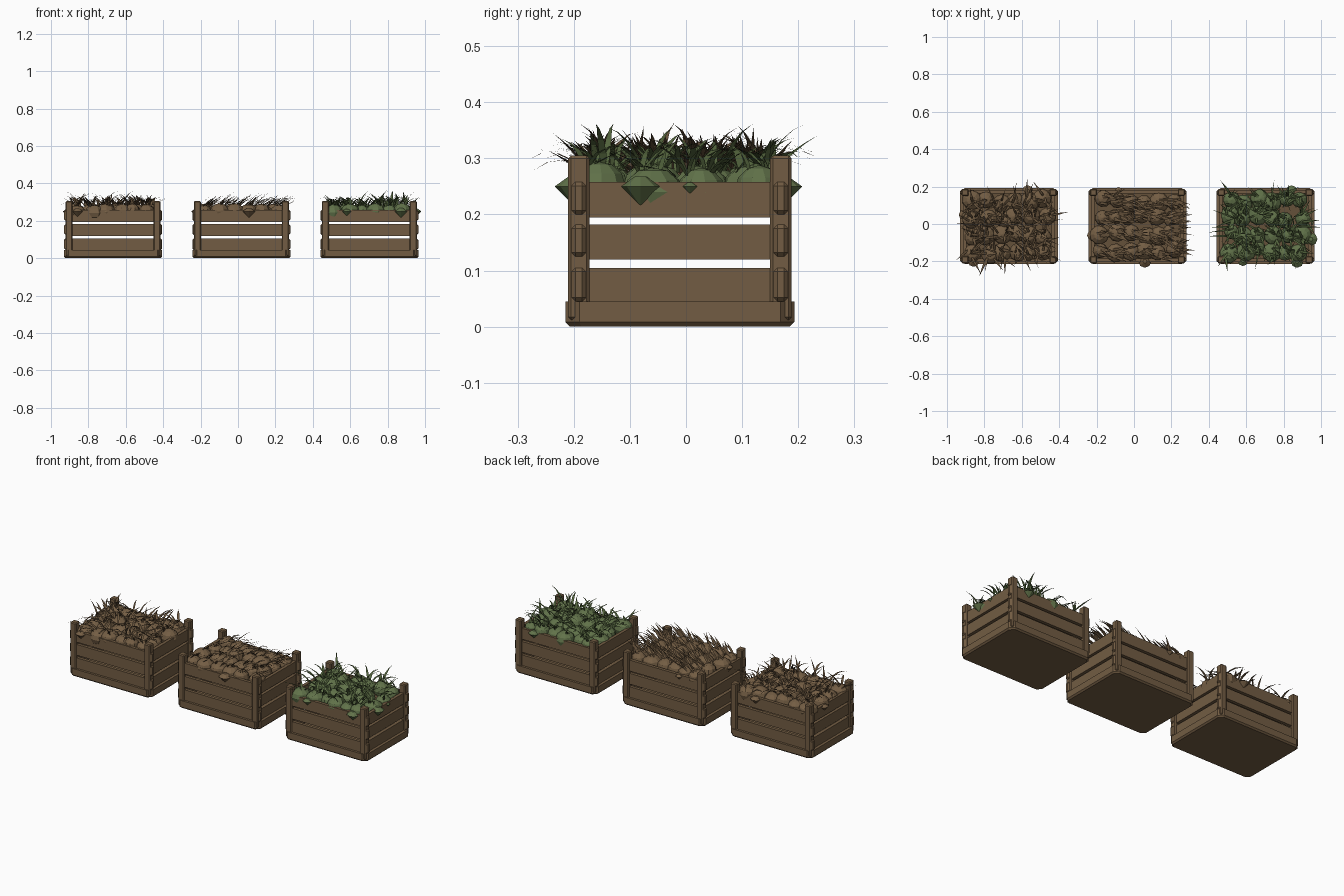
import bpy
import bmesh
import math
import random
from mathutils import Matrix, Vector

cube = bpy.data.objects.get("Cube")
if cube:
    bpy.data.objects.remove(cube, do_unlink=True)

rng = random.Random(7)


def material(name, rgb):
    m = bpy.data.materials.new(name)
    m.use_nodes = True
    m.diffuse_color = (*rgb, 1)
    m.node_tree.nodes["Principled BSDF"].inputs["Base Color"].default_value = (*rgb, 1)
    return m


WOOD = material("wood", (0.17, 0.108, 0.056))
EARTH = material("soil", (0.13, 0.082, 0.042))
ROOT = material("brown_root", (0.175, 0.112, 0.058))
DRY = material("dry_leaf", (0.13, 0.083, 0.043))
GREEN = material("green_vegetable", (0.12, 0.17, 0.068))
LEAF = material("green_leaf", (0.085, 0.125, 0.045))

# Crate dimensions: half sizes of the base, post width, floor height
HX, HY, POST, FLOOR, TOP = 0.262, 0.204, 0.038, 0.045, 0.305
PLANKS = [(0.04, 0.105), (0.12, 0.182), (0.195, 0.258)]


def box(bm, x0, x1, y0, y1, z0, z1):
    size = Matrix.Diagonal((x1 - x0, y1 - y0, z1 - z0, 1))
    mid = Matrix.Translation(((x0 + x1) / 2, (y0 + y1) / 2, (z0 + z1) / 2))
    return bmesh.ops.create_cube(bm, size=1, matrix=mid @ size)["verts"]


def add_object(name, bm, mat, centre, bevel=0):
    mesh = bpy.data.meshes.new(name)
    bm.to_mesh(mesh)
    bm.free()
    mesh.materials.append(mat)
    ob = bpy.data.objects.new(name, mesh)
    ob.location = centre
    bpy.context.collection.objects.link(ob)
    if bevel:
        mod = ob.modifiers.new("Bevel", "BEVEL")
        mod.width = bevel
        mod.segments = 1
    return ob


def build_crate(tag, centre):
    # Solid base with cut corners and a bevelled lower edge
    bm = bmesh.new()
    box(bm, -HX, HX, -HY, HY, 0, FLOOR)
    upright = [e for e in bm.edges if abs(e.verts[0].co.z - e.verts[1].co.z) > 0.01]
    bmesh.ops.bevel(bm, geom=upright, offset=0.025, segments=1, affect="EDGES")
    rim = [e for e in bm.edges if all(v.co.z < 0.001 for v in e.verts)]
    bmesh.ops.bevel(bm, geom=rim, offset=0.008, segments=1, affect="EDGES")
    add_object(tag + "_crate_base", bm, WOOD, centre)

    # Corner posts with chamfered blocks where the planks meet them
    posts, blocks = bmesh.new(), bmesh.new()
    ox, oy = HX - 0.008, HY - 0.005
    for sx in (-1, 1):
        for sy in (-1, 1):
            xs = sorted((sx * ox, sx * (ox - POST)))
            ys = sorted((sy * oy, sy * (oy - POST)))
            box(posts, *xs, *ys, 0.012, TOP)
            for z0, z1 in PLANKS:
                bx = sorted((sx * (ox - 0.01), sx * HX))
                box(blocks, *bx, ys[0] + 0.006, ys[1] - 0.006, z0 + 0.005, z1)
    add_object(tag + "_corner_posts", posts, WOOD, centre, 0.005)
    add_object(tag + "_plank_end_blocks", blocks, WOOD, centre, 0.007)

    # Three planks on every side
    bm = bmesh.new()
    px, py, thick = ox - 0.008, oy - 0.008, 0.018
    for z0, z1 in PLANKS:
        for s in (-1, 1):
            box(bm, *sorted((s * px, s * (px - thick))), -oy + POST / 2, oy - POST / 2, z0, z1)
            box(bm, -ox + POST / 2, ox - POST / 2, *sorted((s * py, s * (py - thick))), z0, z1)
    add_object(tag + "_side_planks", bm, WOOD, centre)

    # Thin bed that carries the produce
    bm = bmesh.new()
    box(bm, -px + thick, px - thick, -py + thick, py - thick, 0.195, 0.205)
    add_object(tag + "_soil_bed", bm, EARTH, centre)


def build_produce(tag, centre, mat, bulges):
    # Jittered rows of squat faceted vegetables
    bm = bmesh.new()
    spots = []
    cols, rows = 6, 4
    for i in range(cols):
        for j in range(rows):
            x = (i / (cols - 1) - 0.5) * 0.38 + rng.uniform(-0.016, 0.016)
            y = (j / (rows - 1) - 0.5) * 0.27 + rng.uniform(-0.016, 0.016)
            r = rng.uniform(0.04, 0.056)
            z = 0.243 + rng.uniform(-0.004, 0.008)
            shape = Matrix.Translation((x, y, z)) @ Matrix.Rotation(rng.uniform(0, 3), 4, "Z")
            shape = shape @ Matrix.Diagonal((r, r, 0.044, 1))
            bmesh.ops.create_uvsphere(bm, u_segments=10, v_segments=6, radius=1, matrix=shape)
            spots.append(Vector((x, y, z + 0.035)))
    # Pointed vegetables that poke out between the boards
    for x, y, r in bulges:
        for depth, lift, big, tip in ((r, -r / 2, 0, r), (r * 0.5, r / 4, r, r * 0.3)):
            bmesh.ops.create_cone(bm, cap_ends=True, segments=8, radius1=big, radius2=tip if big else r,
                                  depth=depth, matrix=Matrix.Translation((x, y, 0.25 + lift)))
    bmesh.ops.recalc_face_normals(bm, faces=bm.faces)
    add_object(tag + "_vegetables", bm, mat, centre)
    return spots


def blade(bm, root, azimuth, rise, droop, length, width):
    # Tapered strip that bends from its rise angle towards its droop angle
    out = Vector((math.cos(azimuth), math.sin(azimuth), 0))
    side = Vector((-out.y, out.x, 0))
    p, last, steps = root.copy(), None, 4
    for k in range(steps + 1):
        half = side * width * (0.55 + 0.45 * math.sin(k * 1.2)) * 0.5
        if k == steps:
            bm.faces.new((*last, bm.verts.new(p)))
            break
        pair = (bm.verts.new(p + half), bm.verts.new(p - half))
        if last:
            bm.faces.new((last[0], last[1], pair[1], pair[0]))
        last = (pair[0], pair[1])
        angle = rise + (droop - rise) * k / (steps - 1)
        p = p + (out * math.cos(angle) + Vector((0, 0, math.sin(angle)))) * length / steps
        p.z = min(p.z, 0.362)


def build_leaves(tag, centre, mat, spots, lean):
    bm = bmesh.new()
    for spot in spots:
        for _ in range(7):
            root = spot + Vector((rng.uniform(-0.025, 0.025), rng.uniform(-0.025, 0.025), -0.005))
            if lean is None:
                azimuth = rng.uniform(0, math.tau)
                rise, droop = rng.uniform(0.5, 1.3), rng.uniform(-0.5, 0.5)
            else:
                azimuth = lean + rng.gauss(0, 0.3)
                rise, droop = rng.uniform(0.5, 0.9), rng.uniform(0.1, 0.7)
            blade(bm, root, azimuth, rise, droop, rng.uniform(0.07, 0.13), rng.uniform(0.009, 0.016))
    # A few long blades hang over the rim
    for k in range(12):
        a = k * math.tau / 12 + rng.uniform(-0.2, 0.2)
        if lean is not None:
            a = lean + rng.uniform(-0.7, 0.7)
        root = Vector((0.17 * math.cos(a), 0.12 * math.sin(a), 0.275))
        blade(bm, root, a, 0.8, -0.3, rng.uniform(0.13, 0.165), 0.01)
    add_object(tag + "_leaf_blades", bm, mat, centre)


EX, EY = HX - 0.018, HY - 0.016
CRATES = [
    ("right", -0.668, ROOT, DRY, None, [(-0.19, -EY, 0.03), (0.1, EY, 0.03), (-EX, 0.06, 0.025)]),
    ("middle", 0.018, ROOT, DRY, -0.12, [(0.04, -EY, 0.035), (-0.1, EY, 0.02), (-EX, -0.05, 0.025)]),
    ("left", 0.702, GREEN, LEAF, None, [(-0.12, -EY, 0.026), (0.17, -EY, 0.035), (EX, -0.07, 0.035),
                                        (EX, 0.018, 0.014), (0.14, EY, 0.03)]),
]
for tag, x, veg, leaf, lean, bulges in CRATES:
    centre = (x, -0.011, 0)
    build_crate(tag, centre)
    spots = build_produce(tag, centre, veg, bulges)
    build_leaves(tag, centre, leaf, spots, lean)
